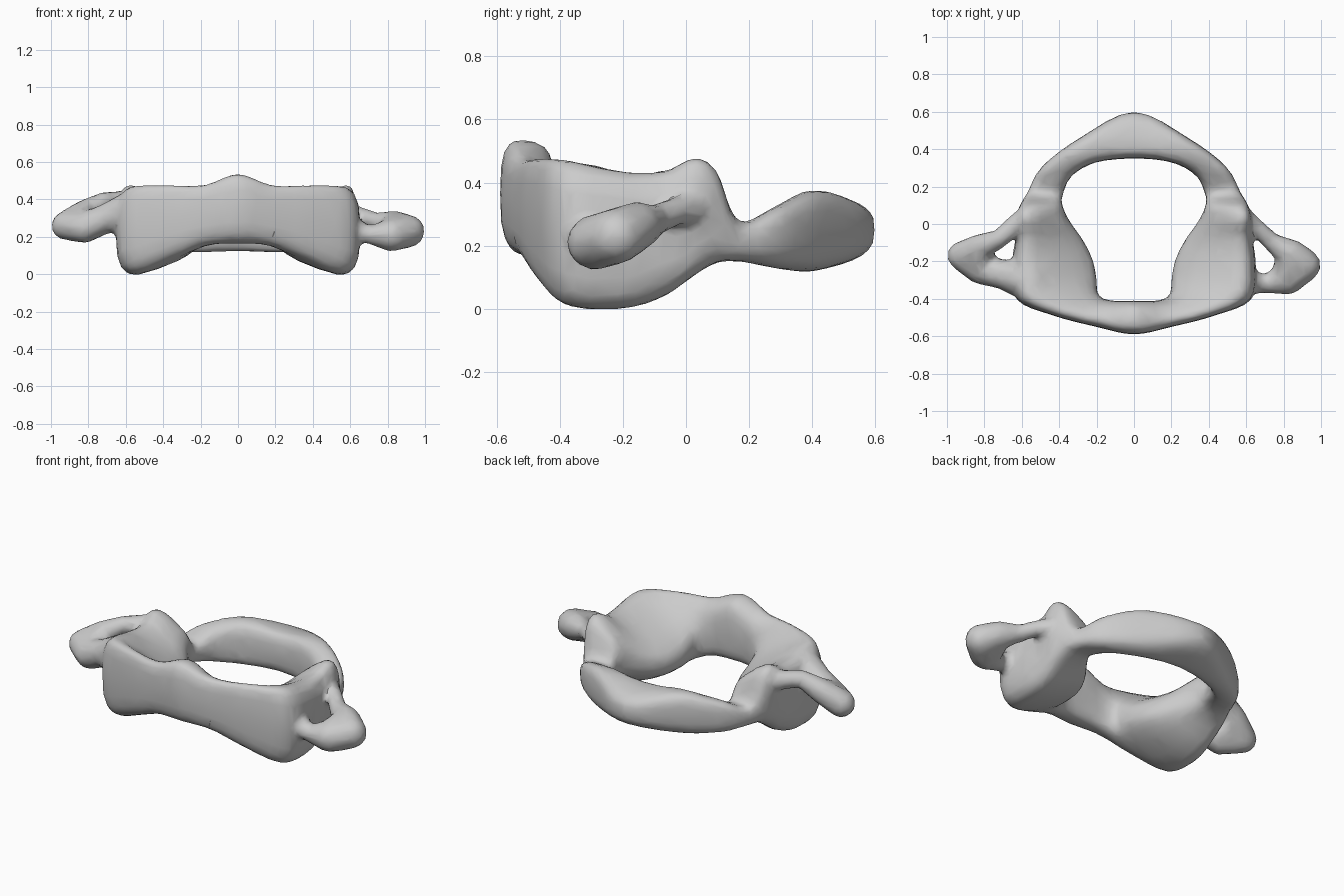
import bpy, bmesh, math
from mathutils import Vector

cube = bpy.data.objects.get("Cube")
if cube:
    bpy.data.objects.remove(cube, do_unlink=True)

bone = bpy.data.materials.new("bone grey")
bone.use_nodes = True
colour = (0.6, 0.6, 0.6, 1)
bone.diffuse_color = colour
bone.node_tree.nodes["Principled BSDF"].inputs["Base Color"].default_value = colour

# Ring sections, front to back: inner x, y, low, high; outer x, y, low, high
HALF = [
    (0, -.41, .15, .52, 0, -.59, .18, .55),
    (.12, -.41, .15, .44, .2, -.55, .16, .5),
    (.19, -.38, .13, .36, .43, -.49, .06, .53),
    (.2, -.29, .11, .3, .63, -.4, -.04, .54),
    (.22, -.19, .11, .27, .65, -.2, -.05, .5),
    (.27, -.09, .12, .27, .63, -.06, 0, .5),
    (.34, .01, .14, .32, .63, .03, .08, .54),
    (.38, .09, .15, .36, .61, .1, .14, .47),
    (.38, .16, .15, .27, .57, .17, .15, .28),
    (.33, .26, .12, .32, .49, .31, .14, .33),
    (.2, .33, .1, .37, .29, .46, .14, .38),
    (0, .35, .1, .38, 0, .6, .17, .33),
]
STEPS, SIDES = 4, 20


def flip(s):
    return (-s[0],) + s[1:4] + (-s[4],) + s[5:]


def spline(a, b, c, d, t):
    return [q + t * (r - p) / 2 + t * t * (p - 2.5 * q + 2 * r - s / 2)
            + t ** 3 * (1.5 * (q - r) + (s - p) / 2) for p, q, r, s in zip(a, b, c, d)]


def squared(v):
    """Push a sine or cosine outwards for a boxier section, in the range 0 to 1."""
    return (math.copysign(abs(v) ** 0.65, v) + 1) / 2


def add_ring(bm):
    loop = HALF + [flip(s) for s in HALF[-2:0:-1]]
    n = len(loop)
    rings = []
    for i in range(n):
        for k in range(STEPS):
            s = spline(loop[i - 1], loop[i], loop[(i + 1) % n], loop[(i + 2) % n], k / STEPS)
            ring = []
            for j in range(SIDES):
                a = math.tau * j / SIDES
                u, v = squared(math.cos(a)), squared(math.sin(a))
                x, y, low, high = (p + (q - p) * u for p, q in zip(s[:4], s[4:]))
                ring.append(bm.verts.new((x, y, low + (high - low) * v)))
            rings.append(ring)
    for i, ring in enumerate(rings):
        after = rings[(i + 1) % len(rings)]
        for j in range(SIDES):
            k = (j + 1) % SIDES
            bm.faces.new((ring[j], ring[k], after[k], after[j]))


def ball_directions():
    ball = bmesh.new()
    bmesh.ops.create_icosphere(ball, subdivisions=2, radius=1)
    directions = [v.co.copy() for v in ball.verts]
    ball.free()
    return directions


BALL = ball_directions()


def add_limb(bm, path):
    """Chain of rounded segments; each knot is x, y, z, radius."""
    for pair in zip(path, path[1:]):
        verts = [bm.verts.new(Vector(knot[:3]) + d * knot[3]) for knot in pair for d in BALL]
        bmesh.ops.convex_hull(bm, input=verts)
        # Points inside the hull are left without faces
        for v in [v for v in verts if v.is_valid and not v.link_faces]:
            bm.verts.remove(v)


bm = bmesh.new()
add_ring(bm)

# Left side process: front bar, drooping knob, rear bar
add_limb(bm, [(.57, -.3, .25, .07), (.71, -.32, .21, .05), (.82, -.29, .21, .09),
              (.91, -.22, .23, .09), (.84, -.16, .26, .08), (.74, -.1, .28, .05),
              (.67, -.03, .31, .045), (.55, .05, .32, .07)])
add_limb(bm, [(.82, -.29, .21, .09), (.84, -.16, .26, .08)])

# Right side process: broad front root, pointed tip, rear bar
add_limb(bm, [(-.55, -.3, .34, .12), (-.7, -.27, .3, .08), (-.82, -.24, .25, .085),
              (-.92, -.17, .26, .08), (-.82, -.12, .33, .07), (-.72, -.08, .39, .05),
              (-.64, -.01, .39, .055), (-.54, .04, .38, .08)])
add_limb(bm, [(-.82, -.24, .25, .085), (-.82, -.12, .33, .07)])

bmesh.ops.recalc_face_normals(bm, faces=bm.faces)
mesh = bpy.data.meshes.new("vertebra")
bm.to_mesh(mesh)
bm.free()
mesh.materials.append(bone)
body = bpy.data.objects.new("vertebra", mesh)
bpy.context.collection.objects.link(body)

# Fuse the parts into one skin, soften, then coarsen
fuse = body.modifiers.new("fuse", "REMESH")
fuse.mode = "VOXEL"
fuse.voxel_size = 0.016
soften = body.modifiers.new("soften", "SMOOTH")
soften.iterations = 4
coarsen = body.modifiers.new("coarsen", "DECIMATE")
coarsen.ratio = 0.12

bpy.ops.object.select_all(action="DESELECT")
bpy.context.view_layer.objects.active = body
body.select_set(True)
for name in [m.name for m in body.modifiers]:
    bpy.ops.object.modifier_apply(modifier=name)
bpy.ops.object.shade_smooth_by_angle(angle=math.radians(40))
